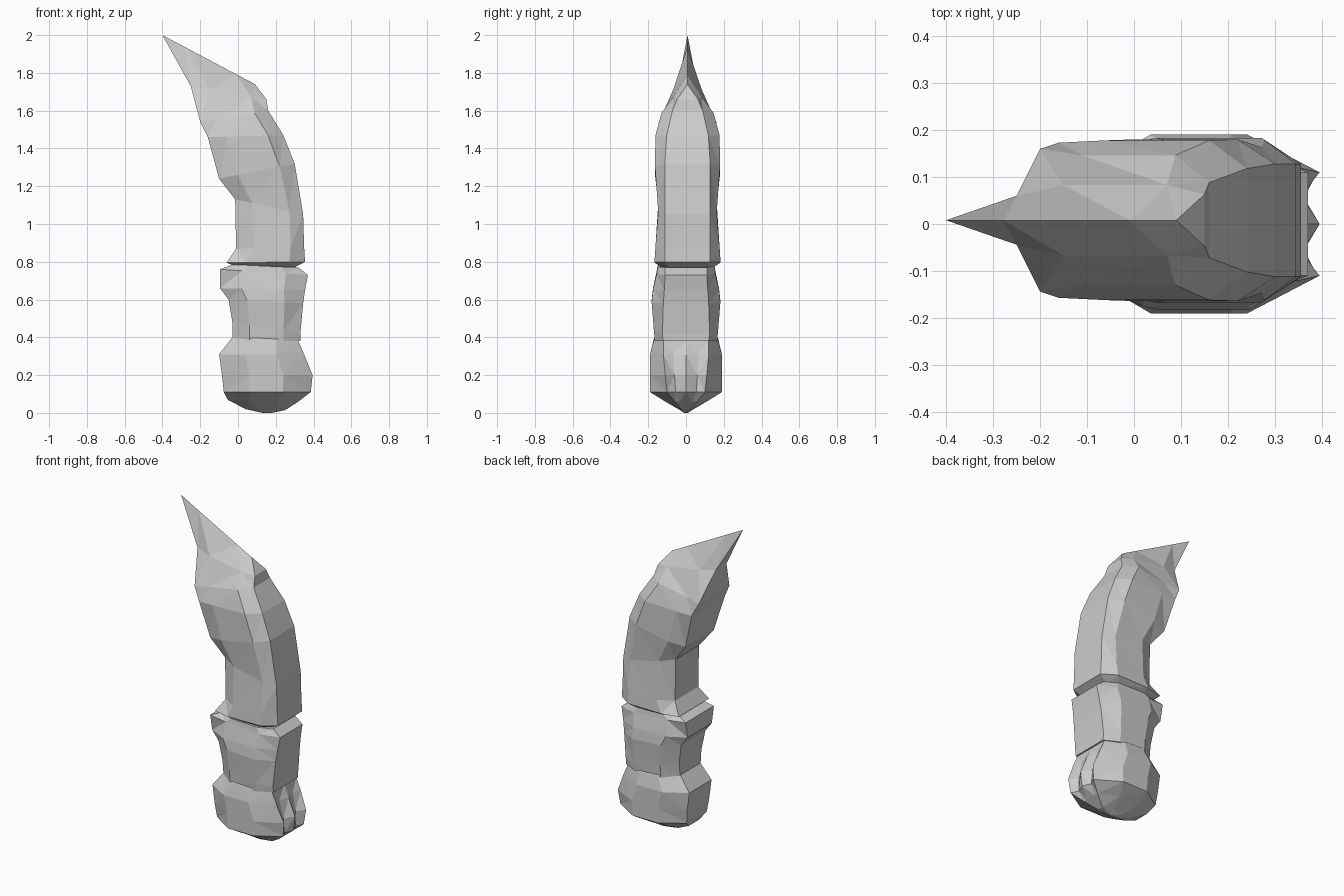
import bpy, bmesh


def ring(xl, zl, xr, zr, wl, wm, wr, notch=0.0, ts=(0.27, 0.72), yc=0.0):
    """Twelve-sided slice running from a left end to a right end."""
    half = [(0, wl), (ts[0], wm), (ts[1], wm), (1, wr), (1 - notch, wr * 0.55)]
    path = [(0, 0)] + half + [(1, 0)] + [(t, -y) for t, y in reversed(half)]
    return [(xl + (xr - xl) * t, y + yc, zl + (zr - zl) * t) for t, y in path]


def loft(name, slices, ts=(0.27, 0.72), yc=0.0):
    bm = bmesh.new()
    loops = [[bm.verts.new(p) for p in ring(*s, ts=ts, yc=yc)] for s in slices]
    for a, b in zip(loops, loops[1:]):
        n = len(a)
        for i in range(n):
            j = (i + 1) % n
            bm.faces.new((a[i], a[j], b[j], b[i]))
    bm.faces.new(list(reversed(loops[0])))
    bm.faces.new(loops[-1])
    bmesh.ops.remove_doubles(bm, verts=bm.verts, dist=0.003)
    bmesh.ops.triangulate(bm, faces=bm.faces)
    bmesh.ops.recalc_face_normals(bm, faces=bm.faces)
    mesh = bpy.data.meshes.new(name)
    bm.to_mesh(mesh)
    bm.free()
    obj = bpy.data.objects.new(name, mesh)
    bpy.context.collection.objects.link(obj)
    return obj


# Slices: left x, left z, right x, right z, left / middle / right half width, notch
# Rounded base knuckle
loft("base_segment", [
    (0.13, 0.00, 0.18, 0.00, 0.005, 0.01, 0.005),
    (0.04, 0.02, 0.25, 0.015, 0.02, 0.035, 0.02),
    (-0.055, 0.07, 0.32, 0.06, 0.05, 0.115, 0.06),
    (-0.075, 0.11, 0.385, 0.11, 0.10, 0.19, 0.10, 0.05),
    (-0.085, 0.20, 0.395, 0.20, 0.11, 0.19, 0.11, 0.08),
    (-0.10, 0.31, 0.35, 0.31, 0.11, 0.19, 0.12, 0.04),
    (-0.03, 0.40, 0.32, 0.38, 0.10, 0.17, 0.12),
    (0.00, 0.43, 0.30, 0.42, 0.09, 0.14, 0.10),
], ts=(0.3, 0.68))

# Waisted middle joint flaring up to a slanted rim
loft("middle_segment", [
    (-0.03, 0.38, 0.33, 0.38, 0.10, 0.165, 0.12),
    (-0.03, 0.48, 0.33, 0.42, 0.11, 0.17, 0.125),
    (-0.05, 0.60, 0.345, 0.58, 0.12, 0.182, 0.12),
    (-0.095, 0.66, 0.355, 0.65, 0.12, 0.175, 0.115),
    (-0.095, 0.76, 0.37, 0.73, 0.14, 0.155, 0.11),
    (-0.03, 0.785, 0.32, 0.77, 0.12, 0.15, 0.11),
], ts=(0.25, 0.75))

# Curved claw with a bevelled outer back and a blade-like top ridge
loft("claw", [
    (0.0, 0.77, 0.29, 0.765, 0.11, 0.13, 0.10),
    (-0.06, 0.795, 0.355, 0.80, 0.15, 0.175, 0.12),
    (-0.01, 0.87, 0.35, 0.88, 0.115, 0.17, 0.12),
    (-0.015, 1.13, 0.345, 1.05, 0.115, 0.155, 0.12),
    (-0.10, 1.24, 0.30, 1.32, 0.14, 0.172, 0.12),
    (-0.16, 1.46, 0.24, 1.47, 0.165, 0.17, 0.11),
    (-0.20, 1.54, 0.16, 1.60, 0.152, 0.138, 0.08),
    (-0.25, 1.73, 0.15, 1.66, 0.052, 0.075, 0.055),
    (-0.40, 2.00, 0.09, 1.74, 0.001, 0.001, 0.001),
], ts=(0.25, 0.8), yc=0.008)
